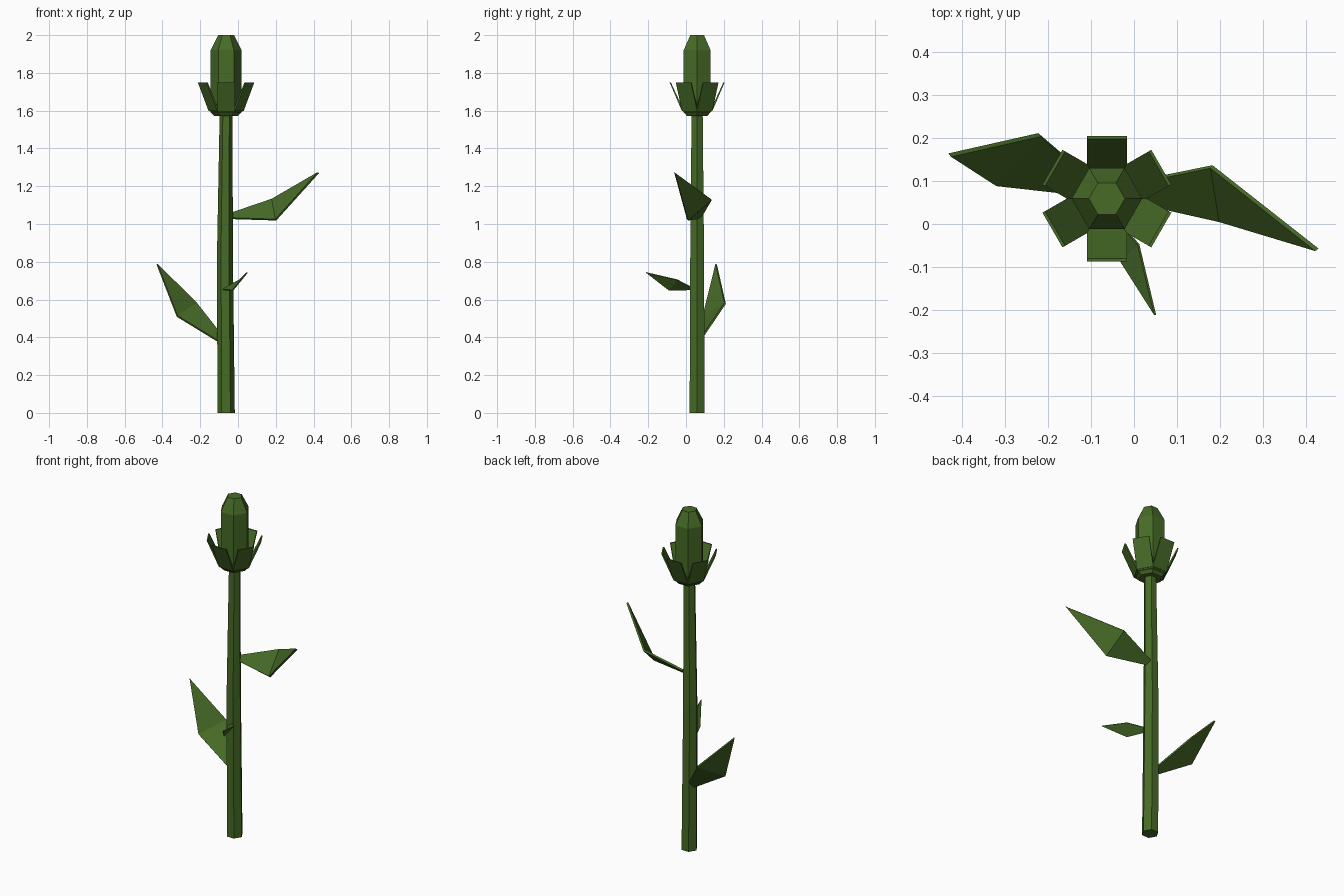
import bpy, bmesh
from math import cos, sin, pi
from mathutils import Vector, Matrix

cube = bpy.data.objects.get("Cube")
if cube:
    bpy.data.objects.remove(cube, do_unlink=True)

AXIS = Vector((-0.063, 0.059, 0))   # flower axis

green = bpy.data.materials.new("leaf_green")
green.use_nodes = True
colour = (0.063, 0.145, 0.020, 1)
green.diffuse_color = colour
green.node_tree.nodes["Principled BSDF"].inputs["Base Color"].default_value = colour


def add_object(name, bm):
    bmesh.ops.recalc_face_normals(bm, faces=bm.faces[:])
    mesh = bpy.data.meshes.new(name)
    bm.to_mesh(mesh)
    bm.free()
    mesh.materials.append(green)
    ob = bpy.data.objects.new(name, mesh)
    bpy.context.collection.objects.link(ob)
    return ob


def hex_column(name, rings):
    """Six-sided column through rings of (radius, height, x shift)."""
    bm = bmesh.new()
    loops = []
    for r, z, dx in rings:
        loops.append([bm.verts.new(AXIS + Vector((dx + r * cos(k * pi / 3), r * sin(k * pi / 3), z)))
                      for k in range(6)])
    for low, high in zip(loops, loops[1:]):
        for k in range(6):
            n = (k + 1) % 6
            bm.faces.new((low[k], low[n], high[n], high[k]))
    bm.faces.new(loops[0])
    bm.faces.new(loops[-1])
    return add_object(name, bm)


def sepal(name, angle):
    """Thin slab leaning outwards from the collar."""
    bm = bmesh.new()
    section = [(0.070, 1.600), (0.080, 1.597), (0.146, 1.750), (0.139, 1.750)]
    sides = [[bm.verts.new((r, y, z)) for r, z in section] for y in (-0.0465, 0.0465)]
    for side in sides:
        bm.faces.new(side)
    for k in range(4):
        n = (k + 1) % 4
        bm.faces.new((sides[0][k], sides[0][n], sides[1][n], sides[1][k]))
    bm.transform(Matrix.Translation(AXIS) @ Matrix.Rotation(angle, 4, 'Z'))
    return add_object(name, bm)


def leaf(name, base_a, base_b, mid_a, mid_b, tip, thickness):
    """Blade folded once across its widest line."""
    bm = bmesh.new()
    b1, b2, m1, m2, t = [bm.verts.new(p) for p in (base_a, base_b, mid_a, mid_b, tip)]
    bm.faces.new((b1, m1, m2, b2))
    bm.faces.new((m1, t, m2))
    ob = add_object(name, bm)
    mod = ob.modifiers.new("thickness", 'SOLIDIFY')
    mod.thickness = thickness
    mod.offset = 0
    return ob


# Stem, collar and closed bud
hex_column("stem", [(0.046, 0, 0), (0.042, 0.85, -0.006), (0.034, 1.59, 0)])
hex_column("collar", [(0.064, 1.573, 0), (0.091, 1.602, 0)])
hex_column("bud", [(0.082, 1.59, 0), (0.082, 1.92, 0), (0.042, 2.0, 0)])

# Ring of sepals
for i in range(6):
    sepal(f"sepal_{i + 1}", pi / 6 + i * pi / 3)

# Leaves
leaf("upper_leaf", (-0.04, 0.088, 1.055), (-0.04, 0.062, 1.03),
     (0.18, 0.133, 1.13), (0.20, 0.008, 1.022), (0.425, -0.06, 1.272), 0.011)
leaf("lower_leaf", (-0.09, 0.095, 0.415), (-0.09, 0.066, 0.37),
     (-0.22, 0.207, 0.58), (-0.322, 0.092, 0.512), (-0.428, 0.16, 0.787), 0.011)
leaf("small_leaf", (-0.055, 0.025, 0.668), (-0.082, 0.025, 0.652),
     (0.010, -0.047, 0.705), (-0.028, -0.09, 0.649), (0.049, -0.211, 0.743), 0.006)
